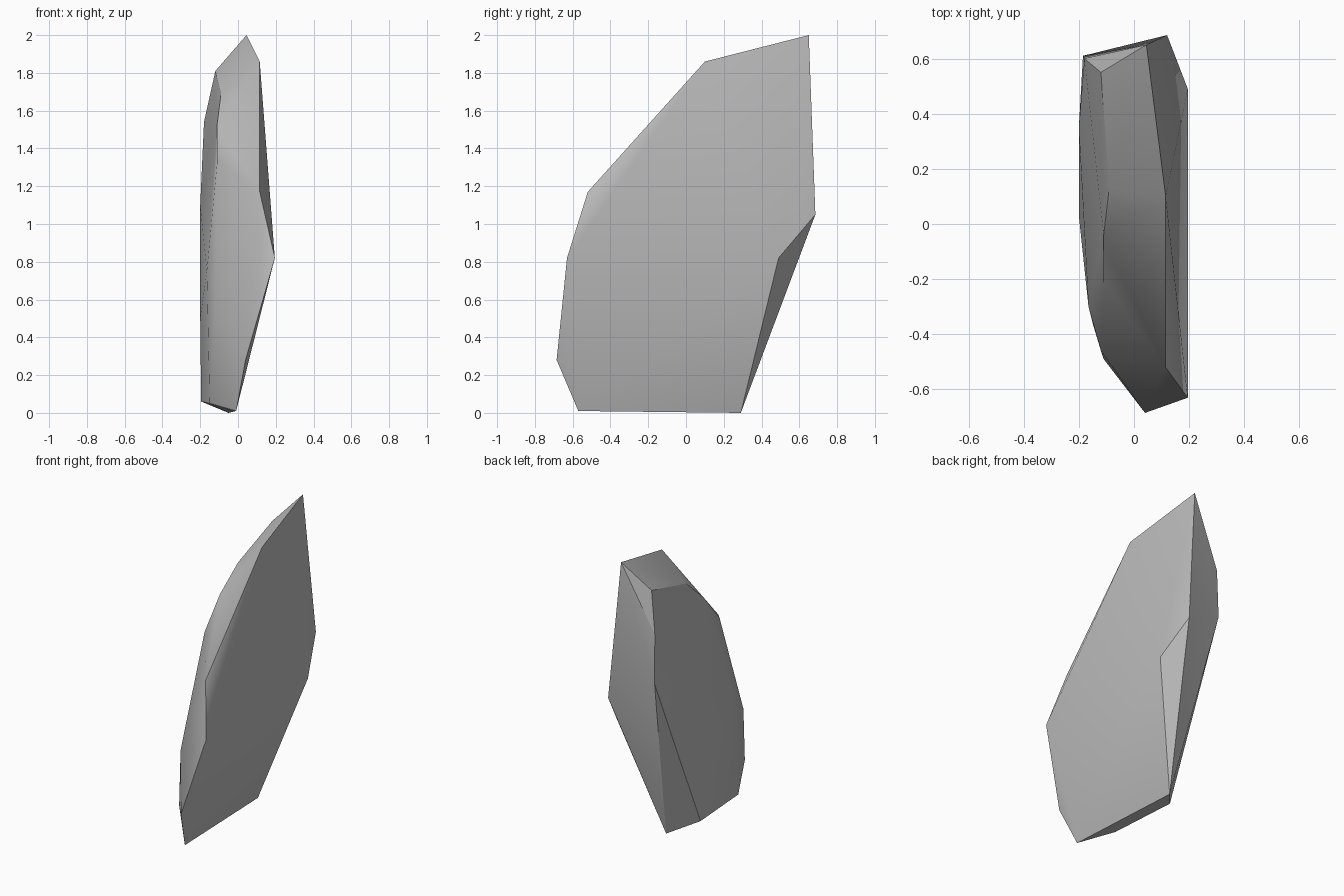
import bpy
import bmesh
import math
from mathutils import Vector

# Remove the default object
default_cube = bpy.data.objects.get("Cube")
if default_cube:
    bpy.data.objects.remove(default_cube, do_unlink=True)


def make_material(name, colour):
    """Plain matte material with matching viewport and render colour."""
    material = bpy.data.materials.new(name)
    material.use_nodes = True
    material.diffuse_color = colour
    shader = material.node_tree.nodes["Principled BSDF"]
    shader.inputs["Base Color"].default_value = colour
    shader.inputs["Roughness"].default_value = 0.9
    return material


def chiselled_stone(name, outlines, material):
    """Wrap a tight faceted skin round the corner points of a stone."""
    bm = bmesh.new()
    for outline in outlines:
        for corner in outline:
            bm.verts.new(Vector(corner))
    result = bmesh.ops.convex_hull(bm, input=list(bm.verts))

    # Drop any corner that ended up inside the skin
    loose = [v for v in bm.verts if not v.link_faces]
    bmesh.ops.delete(bm, geom=loose, context="VERTS")
    bmesh.ops.recalc_face_normals(bm, faces=list(bm.faces))

    mesh = bpy.data.meshes.new(name)
    bm.to_mesh(mesh)
    bm.free()
    mesh.materials.append(material)
    stone = bpy.data.objects.new(name, mesh)
    bpy.context.collection.objects.link(stone)
    return stone


# Rim of the broad left face, from the peak round the back and base to the front
left_rim = [
    (0.045, 0.65, 2), (0.12, 0.685, 1.05), (0.195, 0.49, 0.82),
    (-0.05, 0.29, 0), (-0.01, -0.57, 0.01), (0.04, -0.685, 0.28),
    (0.195, -0.63, 0.82), (0.115, -0.52, 1.17), (0.115, 0.1, 1.86),
]

# Worn front shoulder of the right side, from the top down
front_shoulder = [
    (-0.12, 0.55, 1.81), (-0.09, 0.13, 1.69), (-0.11, -0.04, 1.53),
    (-0.11, -0.21, 1.33), (-0.12, -0.46, 0.6), (-0.11, -0.49, 0.23),
]

# Back and bottom edge of the right side
right_edge = [
    (-0.18, 0.6, 1.54), (-0.185, 0.61, 1.2),
    (-0.195, 0.12, 0.06), (-0.15, -0.36, 0.05),
]

# Gentle bulge of the right side
right_bulge = [(-0.2, 0.35, 1.1), (-0.2, 0.03, 0.5), (-0.165, -0.3, 0.75)]

grey_stone = make_material("grey_stone", (0.5, 0.5, 0.5, 1))
stone = chiselled_stone(
    "standing_stone",
    [left_rim, front_shoulder, right_edge, right_bulge],
    grey_stone,
)

# Smooth the shallow facets and keep the main edges crisp
bpy.ops.object.select_all(action="DESELECT")
stone.select_set(True)
bpy.context.view_layer.objects.active = stone
bpy.ops.object.shade_smooth_by_angle(angle=math.radians(30))
